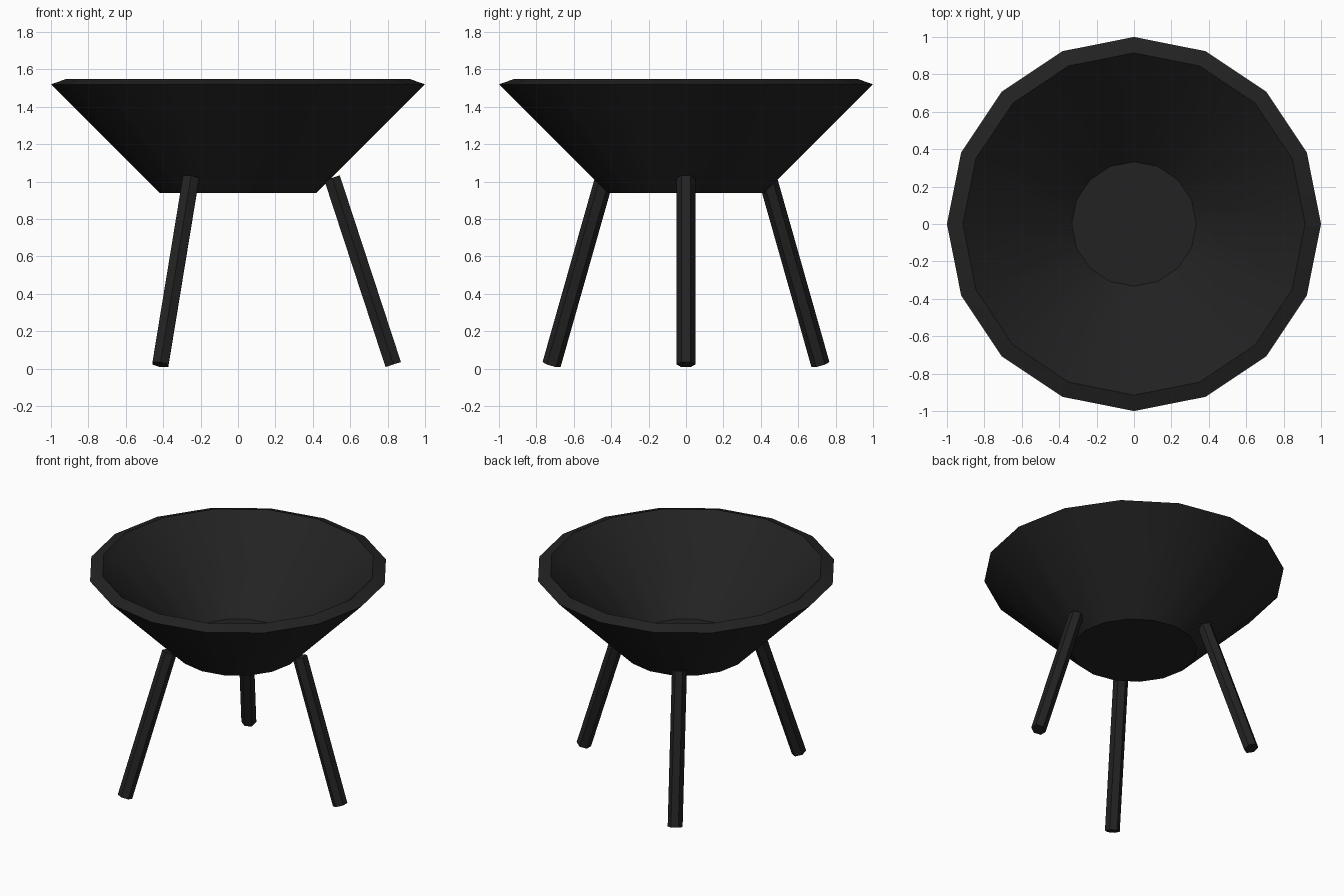
import bpy, bmesh
from math import radians, tau
from mathutils import Matrix, Vector

cube = bpy.data.objects.get("Cube")
if cube:
    bpy.data.objects.remove(cube)

# Dark cast metal used on every part
metal = bpy.data.materials.new("black_metal")
metal.use_nodes = True
colour = (0.016, 0.016, 0.016, 1)
metal.diffuse_color = colour
metal.node_tree.nodes["Principled BSDF"].inputs["Base Color"].default_value = colour


def finish(obj):
    obj.data.materials.append(metal)
    bpy.ops.object.select_all(action="DESELECT")
    obj.select_set(True)
    bpy.context.view_layer.objects.active = obj
    bpy.ops.object.shade_smooth_by_angle(angle=radians(30))


# Bowl: closed wall profile (radius, height) turned around the z axis
profile = [(0, 0.94), (0.42, 0.94), (1.0, 1.52), (0.915, 1.55), (0.333, 1.01), (0, 1.01)]
bm = bmesh.new()
points = [bm.verts.new((r, 0, z)) for r, z in profile]
edges = [bm.edges.new(pair) for pair in zip(points, points[1:])]
bmesh.ops.spin(bm, geom=points + edges, axis=(0, 0, 1), cent=(0, 0, 0),
               angle=tau, steps=16, use_merge=True)
bmesh.ops.remove_doubles(bm, verts=bm.verts, dist=0.0001)
bmesh.ops.recalc_face_normals(bm, faces=bm.faces)
mesh = bpy.data.meshes.new("bowl")
bm.to_mesh(mesh)
bm.free()
bowl = bpy.data.objects.new("bowl", mesh)
bpy.context.collection.objects.link(bowl)
finish(bowl)

# Legs: three splayed hexagonal bars
foot, top = Vector((0.83, 0, 0.022)), Vector((0.503, 0, 1.02))
axis = top - foot
lean = Matrix.Rotation(Vector((0, 0, 1)).angle(axis), 4, "Y").inverted()
for i, name in enumerate(("left_leg", "back_right_leg", "front_right_leg")):
    bpy.ops.mesh.primitive_cylinder_add(vertices=6, radius=0.05, depth=axis.length)
    leg = bpy.context.object
    leg.name = name
    leg.data.transform(Matrix.Rotation(i * tau / 3, 4, "Z")
                       @ Matrix.Translation((foot + top) / 2) @ lean)
    finish(leg)
